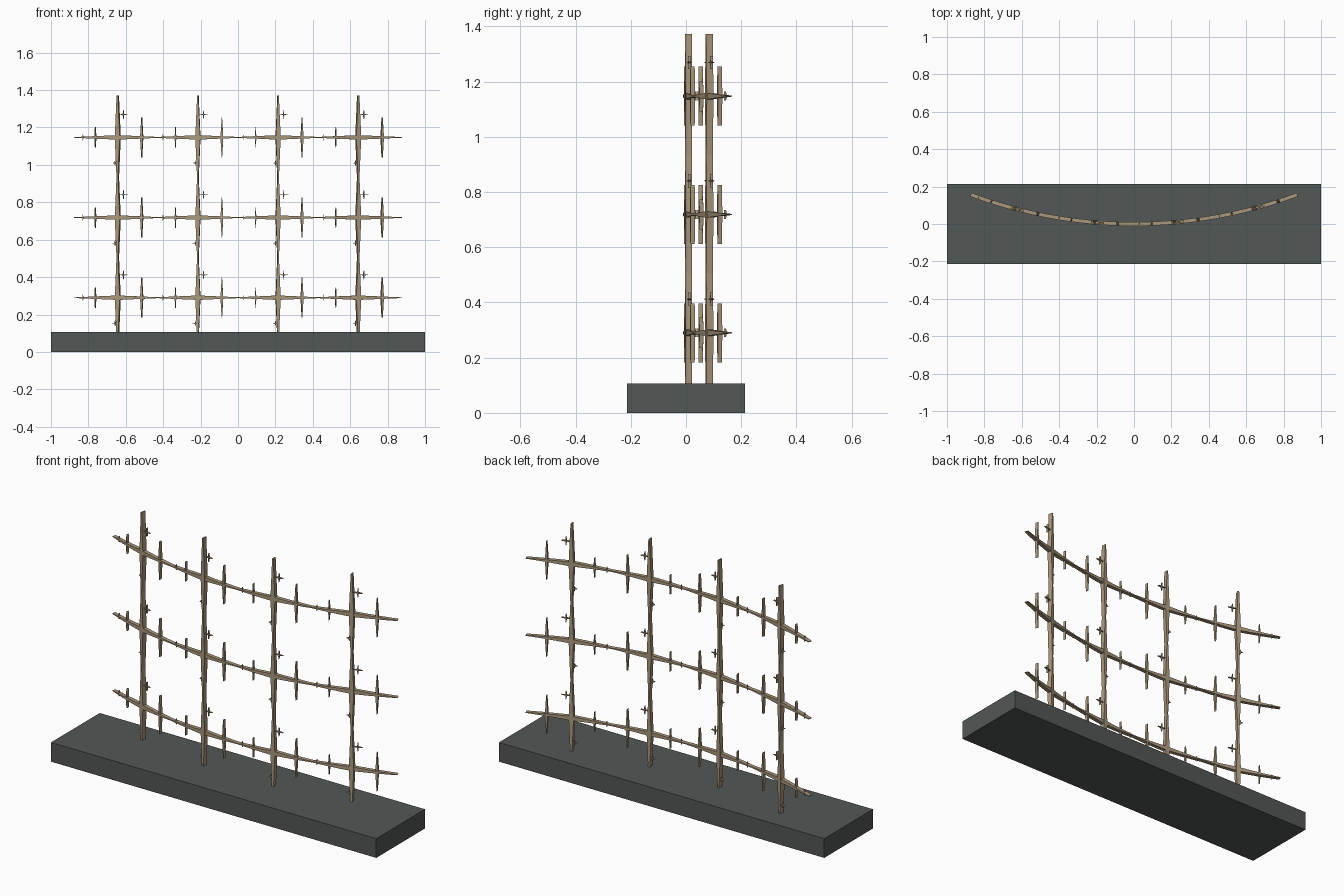
import bpy, bmesh, math

if "Cube" in bpy.data.objects:
    bpy.data.objects.remove(bpy.data.objects["Cube"])

R = 2.5            # radius of the curved screen
PITCH = 0.4285     # spacing of the repeated motif
COLS, ROWS, Z0 = 4, 3, 0.29


def material(name, rgb):
    m = bpy.data.materials.new(name)
    m.diffuse_color = (*rgb, 1)
    m.use_nodes = True
    m.node_tree.nodes["Principled BSDF"].inputs["Base Color"].default_value = m.diffuse_color
    return m


def bend(u, d, z):
    """Map a flat (across, depth, height) point onto the curved screen."""
    a = math.asin(u / R)
    return (u - d * math.sin(a), R - R * math.cos(a) + d * math.cos(a), z)


def spike(bm, u, z, half_len, half_w, depth, vertical, tip=0.15, n=4):
    """Tapered bar of rectangular section, thickest in the middle."""
    rings = []
    for i in range(-n, n + 1):
        t = i / n
        w = half_w * (1 - (1 - tip) * abs(t))
        ring = []
        for sw, sd in ((-1, -1), (1, -1), (1, 1), (-1, 1)):
            if vertical:
                p = bend(u + sw * w, sd * depth, z + t * half_len)
            else:
                p = bend(u + t * half_len, sd * depth, z + sw * w)
            ring.append(bm.verts.new(p))
        rings.append(ring)
    for a, b in zip(rings, rings[1:]):
        for k in range(4):
            bm.faces.new((a[k], a[(k + 1) % 4], b[(k + 1) % 4], b[k]))
    bm.faces.new(rings[0][::-1])
    bm.faces.new(rings[-1])


def finish(bm, name, mat):
    bmesh.ops.recalc_face_normals(bm, faces=bm.faces)
    me = bpy.data.meshes.new(name)
    bm.to_mesh(me)
    bm.free()
    ob = bpy.data.objects.new(name, me)
    me.materials.append(mat)
    bpy.context.collection.objects.link(ob)


tan = material("tan_wood", (0.40, 0.31, 0.20))
dark = material("dark_stone", (0.085, 0.095, 0.09))

# plinth
bpy.ops.mesh.primitive_cube_add(size=1, location=(0, 0, 0.0535))
base = bpy.context.object
base.name = "base"
base.scale = (2, 0.428, 0.107)
base.data.materials.append(dark)

# vertical and horizontal main bars, side thorns and tiny crosses
parts = {n: bmesh.new() for n in ("upright_bars", "cross_bars", "side_thorns", "small_crosses")}
for c in range(COLS):
    for r in range(ROWS):
        u, z = (c - 1.5) * PITCH, Z0 + r * PITCH
        spike(parts["upright_bars"], u, z, 0.225, 0.013, 0.0125, True, 0.25)
        spike(parts["cross_bars"], u, z, 0.23, 0.012, 0.0105, False, n=6)
        for du, h, w, d in ((0.128, 0.107, 0.0075, 0.008),
                            (-0.12, 0.055, 0.004, 0.007),
                            (-0.187, 0.016, 0.002, 0.004)):
            spike(parts["side_thorns"], u + du, z, h, w, d, True)
        for du, dz, h in ((0.03, 0.122, 0.024), (-0.014, -0.137, 0.014)):
            for vertical in (True, False):
                spike(parts["small_crosses"], u + du, z + dz, h, 0.003, 0.005, vertical, n=2)
for name, bm in parts.items():
    finish(bm, name, tan)
